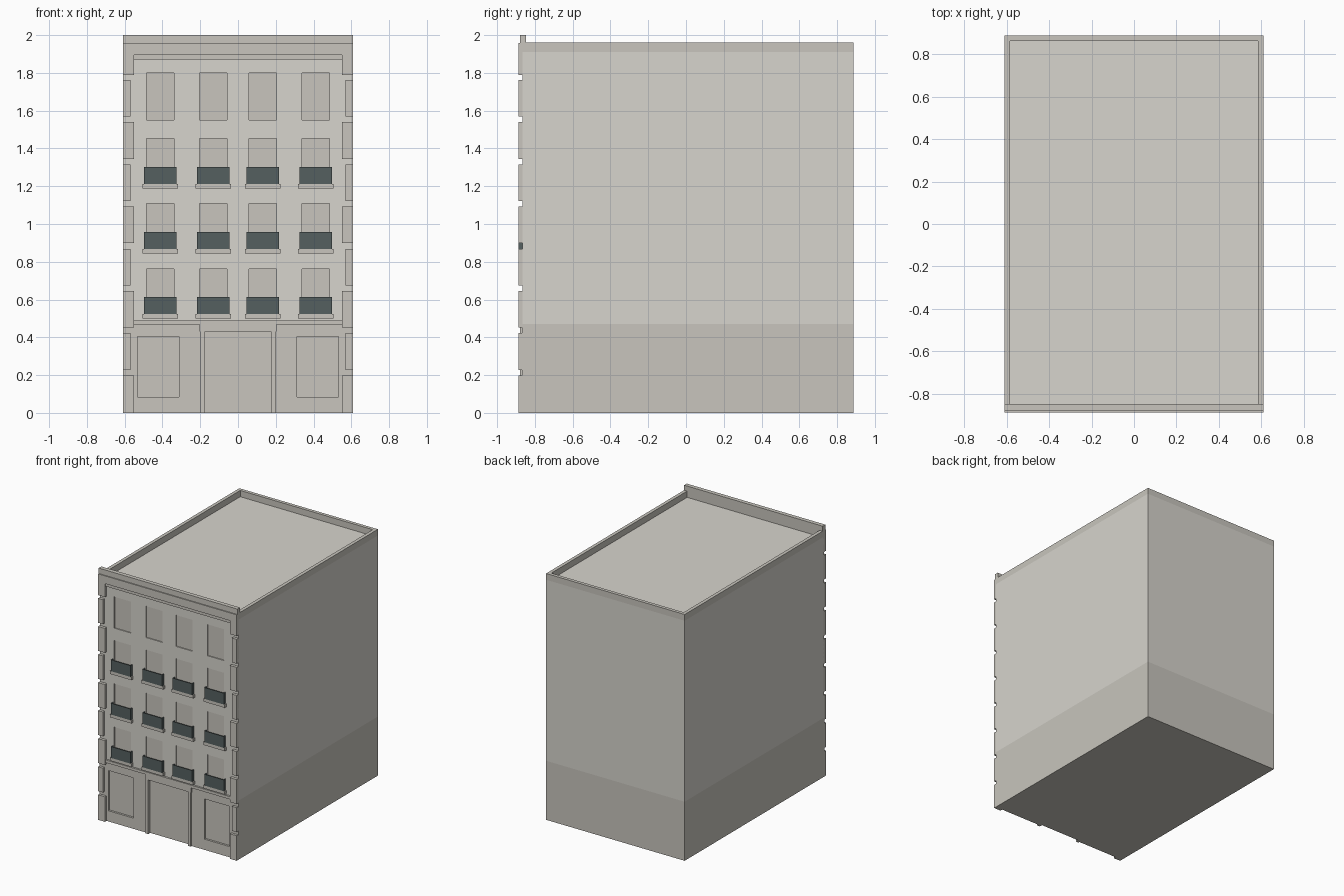
import bpy, bmesh
from mathutils import Matrix, Vector

if "Cube" in bpy.data.objects:
    bpy.data.objects.remove(bpy.data.objects["Cube"])


def material(name, col):
    m = bpy.data.materials.new(name)
    m.diffuse_color = (*col, 1)
    m.use_nodes = True
    m.node_tree.nodes["Principled BSDF"].inputs["Base Color"].default_value = m.diffuse_color
    return m


WALL = material("wall_stone", (0.68, 0.66, 0.61))
TRIM = material("trim_stone", (0.58, 0.56, 0.51))
IRON = material("dark_iron", (0.09, 0.115, 0.115))


def boxes(name, bounds, mat):
    """One object made of boxes given as (x0, x1, y0, y1, z0, z1)."""
    bm = bmesh.new()
    for x0, x1, y0, y1, z0, z1 in bounds:
        c = Vector(((x0 + x1) / 2, (y0 + y1) / 2, (z0 + z1) / 2))
        s = Matrix.Diagonal((x1 - x0, y1 - y0, z1 - z0, 1))
        bmesh.ops.create_cube(bm, size=1, matrix=Matrix.Translation(c) @ s)
    me = bpy.data.meshes.new(name)
    bm.to_mesh(me)
    bm.free()
    me.materials.append(mat)
    ob = bpy.data.objects.new(name, me)
    bpy.context.collection.objects.link(ob)
    return ob


def both(bounds):
    """Add the mirror image across x = 0."""
    return bounds + [(-b[1], -b[0], *b[2:]) for b in bounds]


def cut(ob, bounds):
    """Cut recesses into a solid, then drop the cutter."""
    cutter = boxes("cutter", bounds, TRIM)
    cutter.hide_render = True
    mod = ob.modifiers.new("recess", 'BOOLEAN')
    mod.operation, mod.solver, mod.object = 'DIFFERENCE', 'EXACT', cutter
    bpy.context.view_layer.objects.active = ob
    bpy.ops.object.modifier_apply(modifier=mod.name)
    bpy.data.objects.remove(cutter)


W, BACK = 0.61, 0.888          # half width, rear face
FRONT, OUT = -0.865, -0.888    # wall face, quoin face
COLS = [-0.411, -0.132, 0.132, 0.411]
FLOORS = [0.523, 0.868, 1.213]

# Main body
ground = boxes("ground_floor", [(-W, W, -0.868, BACK, 0, 0.47)], TRIM)
upper = boxes("upper_floors", [(-W, W, FRONT, BACK, 0.47, 1.91)], WALL)

# Windows set slightly into the facade
openings = [(z, z + 0.24) for z in FLOORS] + [(1.55, 1.80)]
win = [(x - 0.073, x + 0.073, z0, z1) for x in COLS for z0, z1 in openings]
cut(upper, [(a, b, -0.95, -0.85, c, d) for a, b, c, d in win])
boxes("window_panes", [(a, b, -0.857, -0.85, c, d) for a, b, c, d in win], TRIM)

# Shop windows and doorway on the ground floor
cut(ground, both([(0.312, 0.533, -0.95, -0.852, 0.085, 0.405)])
    + [(-0.174, 0.174, -0.95, -0.855, -0.05, 0.43)])
boxes("door_pilasters", both([(0.174, 0.2, -0.88, -0.86, 0, 0.43)]), TRIM)
boxes("door_header", [(-0.203, 0.203, -0.88, -0.86, 0.43, 0.47)], TRIM)
boxes("string_course", [(-0.55, 0.55, -0.88, -0.86, 0.468, 0.49)], TRIM)

# Corner quoins, alternating wide and narrow
quoins = []
for i in range(8):
    z0 = i * 0.2233 + 0.005 if i else 0
    inner = 0.568 if i % 2 else 0.55
    quoins.append((inner, W, OUT, -0.86, z0, i * 0.2233 + 0.199))
boxes("corner_quoins", both(quoins), TRIM)

# Balconies: stone slab with three-sided railing
slabs, rails = [], []
for x in COLS:
    for z in FLOORS:
        slabs.append((x - 0.094, x + 0.094, OUT, -0.86, z - 0.024, z))
        t = z + 0.09
        rails.append((x - 0.086, x + 0.086, OUT, -0.882, z, t))
        for s in (-1, 1):
            c = x + s * 0.083
            rails.append((c - 0.003, c + 0.003, -0.882, -0.862, z, t))
boxes("balcony_slabs", slabs, TRIM)
boxes("balcony_railings", rails, IRON)

# Front cornice: frieze, side blocks, moulding and raised front parapet
boxes("cornice_frieze", [(-W, W, OUT, -0.85, 1.895, 1.957)], TRIM)
boxes("cornice_blocks", both([(0.55, W, OUT, -0.86, 1.788, 1.895)]), TRIM)
boxes("cornice_moulding", [(-0.55, 0.55, -0.878, -0.86, 1.87, 1.895)], TRIM)
boxes("front_parapet", [(-W, W, -0.88, -0.847, 1.957, 2.0)], TRIM)
boxes("front_parapet_base", [(-W, W, -0.85, -0.847, 1.91, 1.957)], TRIM)

# Roof parapet on sides and back
boxes("roof_parapet", both([(0.583, W, -0.847, BACK, 1.91, 1.96)])
      + [(-0.583, 0.583, 0.861, BACK, 1.91, 1.96)], TRIM)
